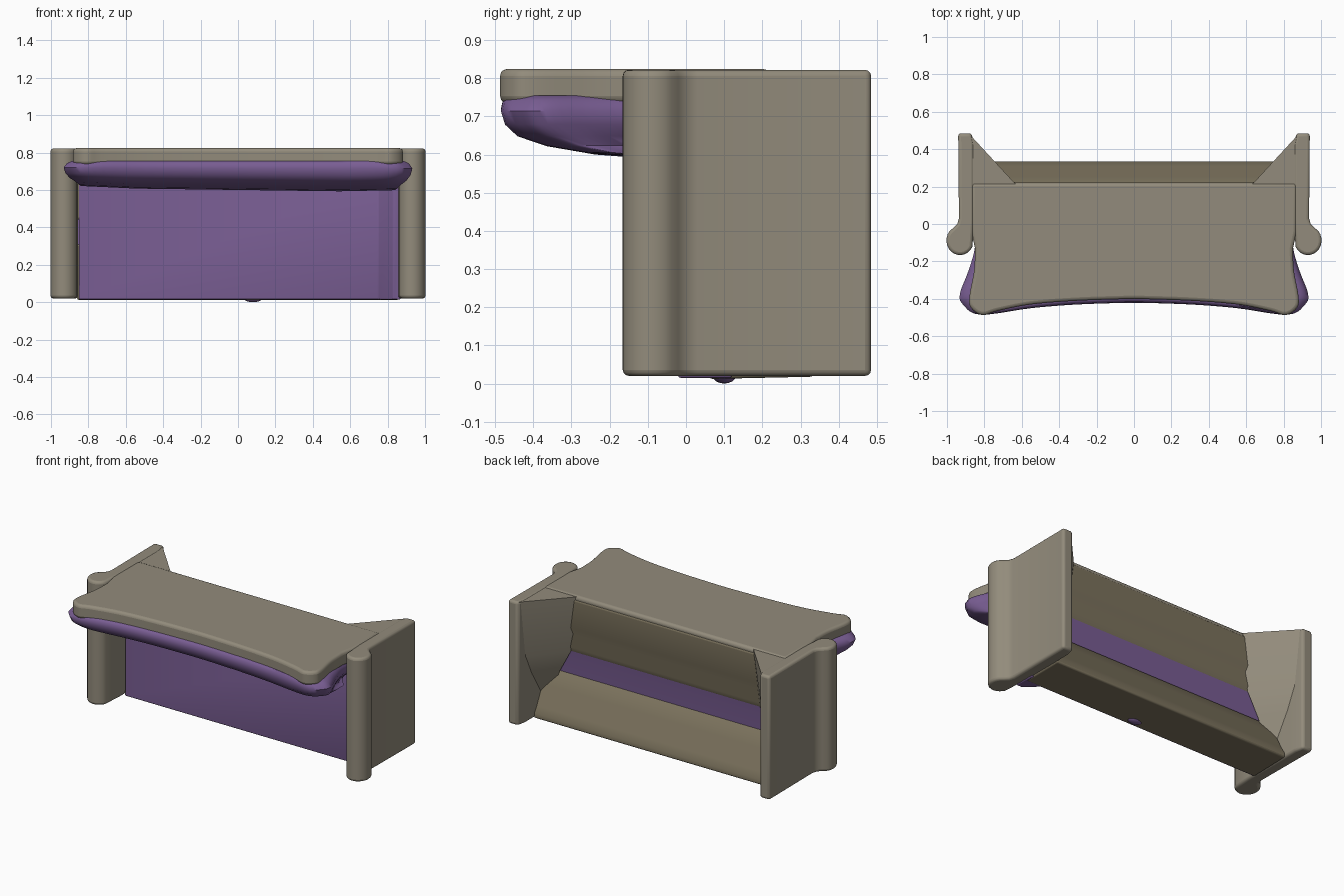
import bpy, bmesh, math
from mathutils import Vector

if "Cube" in bpy.data.objects:
    bpy.data.objects.remove(bpy.data.objects["Cube"])


def material(name, rgb):
    m = bpy.data.materials.new(name)
    m.diffuse_color = (*rgb, 1)
    m.use_nodes = True
    m.node_tree.nodes["Principled BSDF"].inputs["Base Color"].default_value = m.diffuse_color
    return m


BEIGE = material("beige", (0.29, 0.26, 0.20))
PURPLE = material("purple", (0.19, 0.11, 0.29))
BROWN = material("brown", (0.20, 0.17, 0.11))


def loft(name, rings, mat, bevel=0.0):
    """Solid through a stack of equally long closed rings."""
    bm = bmesh.new()
    loops = [[bm.verts.new(p) for p in r] for r in rings]
    n = len(loops[0])
    for a, b in zip(loops, loops[1:]):
        for i in range(n):
            j = (i + 1) % n
            bm.faces.new((a[i], a[j], b[j], b[i]))
    bm.faces.new(loops[0])
    bm.faces.new(loops[-1])
    bmesh.ops.recalc_face_normals(bm, faces=bm.faces)
    me = bpy.data.meshes.new(name)
    bm.to_mesh(me)
    bm.free()
    ob = bpy.data.objects.new(name, me)
    bpy.context.collection.objects.link(ob)
    me.materials.append(mat)
    if bevel:
        mod = ob.modifiers.new("soft_edges", 'BEVEL')
        mod.width, mod.segments = bevel, 3
        mod.limit_method, mod.angle_limit = 'ANGLE', math.radians(40)
    bpy.ops.object.select_all(action='DESELECT')
    ob.select_set(True)
    bpy.context.view_layer.objects.active = ob
    bpy.ops.object.shade_smooth_by_angle(angle=math.radians(45))
    return ob


def prism(name, outline, z0, z1, mat, bevel=0.0):
    return loft(name, [[(x, y, z) for x, y in outline] for z in (z0, z1)], mat, bevel)


def side_prism(name, profile, x, mat, bevel=0.0):
    """Extrude a (y, z) profile from -x to x."""
    return loft(name, [[(s * x, y, z) for y, z in profile] for s in (-1, 1)], mat, bevel)


def spline(pts, steps=5):
    """Catmull-Rom curve through the points."""
    p = [Vector(q) for q in [pts[0]] + pts + [pts[-1]]]
    out = []
    for a, b, c, d in zip(p, p[1:], p[2:], p[3:]):
        for k in range(steps):
            t = k / steps
            out.append(tuple(0.5 * (2 * b + (c - a) * t + (2 * a - 5 * b + 4 * c - d) * t * t
                                    + (3 * b - a - 3 * c + d) * t ** 3)))
    return out + [pts[-1]]


def mirrored(half):
    return [(-x, y) for x, y in half] + half[::-1]


# counter top with flared front corners and concave front edge
front = spline([(0.85, -0.13), (0.855, -0.25), (0.88, -0.39), (0.87, -0.45), (0.81, -0.487),
                (0.73, -0.465), (0.55, -0.43), (0.3, -0.41), (0.0, -0.40)])
prism("counter_top", mirrored([(0.87, 0.22), (0.87, -0.04)] + front[:-1]),
      0.735, 0.824, BEIGE, 0.018)

# padded purple apron bulging below the counter, its underside sloping sideways
apron = spline([(0.85, 0.04), (0.85, -0.12), (0.885, -0.25), (0.93, -0.37), (0.915, -0.43),
                (0.82, -0.485), (0.55, -0.45), (0.3, -0.43), (0.0, -0.42)])
apron = mirrored(apron[:-1])
rings = []
for z, sx, sy in [(0.755, 0.95, 0.96), (0.742, 0.98, 0.99), (0.715, 1, 1), (0.68, 0.99, 0.98),
                  (0.65, 0.965, 0.92), (0.625, 0.93, 0.78), (0.607, 0.91, 0.58),
                  (0.60, 0.90, 0.40)]:
    low = (0.755 - z) / 0.155
    rings.append([(x * sx, 0.06 + (y - 0.06) * sy,
                   z + 0.01 * low * (max(0, abs(x) - 0.6) * 3 - 1.2 * x)) for x, y in apron])
loft("purple_apron", rings, PURPLE)

# purple front panel, angled forward at the right end; its back shows in the recess
prism("front_panel", [(-0.85, 0.055), (0.75, 0.055), (0.83, -0.02), (0.87, -0.02),
                      (0.87, 0.12), (-0.85, 0.12)], 0.015, 0.66, PURPLE, 0.006)
side_prism("purple_recess", [(0.10, 0.26), (0.19, 0.26), (0.195, 0.36), (0.205, 0.46),
                             (0.10, 0.46)], 0.86, PURPLE)

for s, label in ((-1, "left"), (1, "right")):
    # end panel with rounded front post, one outline
    post = [(0.93 + 0.073 * math.cos(math.radians(a)), -0.088 + 0.078 * math.sin(math.radians(a)))
            for a in range(205, 401, 15)]
    end = post + [(0.965, -0.02), (0.945, 0.0), (0.936, 0.03), (0.94, 0.485), (0.868, 0.485),
                  (0.855, 0.42), (0.855, 0.02)]
    prism(label + "_end_panel", [(s * x, y) for x, y in end], 0.02, 0.822, BEIGE, 0.016)
    # slanted corner brace, fading out downwards
    stages = [(0.12, 0.83, 0.26), (0.30, 0.76, 0.37), (0.45, 0.68, 0.44), (0.818, 0.63, 0.47)]
    loft(label + "_corner_brace",
         [[(s * xi, 0.21, z), (s * 0.87, 0.21, z), (s * 0.87, yb, z)] for z, xi, yb in stages],
         BEIGE)

# upper back wall behind the counter
side_prism("upper_back_wall", [(0.06, 0.44), (0.20, 0.44), (0.215, 0.48), (0.21, 0.57),
                               (0.225, 0.61), (0.225, 0.80), (0.06, 0.80)], 0.86, BROWN, 0.012)
# floor rail with steep sloping back
side_prism("lower_back_slope", [(0.06, 0.012), (0.335, 0.018), (0.335, 0.05), (0.31, 0.09),
                                (0.25, 0.21), (0.20, 0.29), (0.17, 0.31), (0.09, 0.31)],
           0.86, BROWN, 0.01)
# purple lump at the bottom centre
bpy.ops.mesh.primitive_uv_sphere_add(segments=16, ring_count=8, radius=1, location=(0.08, 0.1, 0.02))
lump = bpy.context.object
lump.name = "bottom_lump"
lump.scale = (0.05, 0.03, 0.02)
lump.data.materials.append(PURPLE)
bpy.ops.object.shade_smooth()
